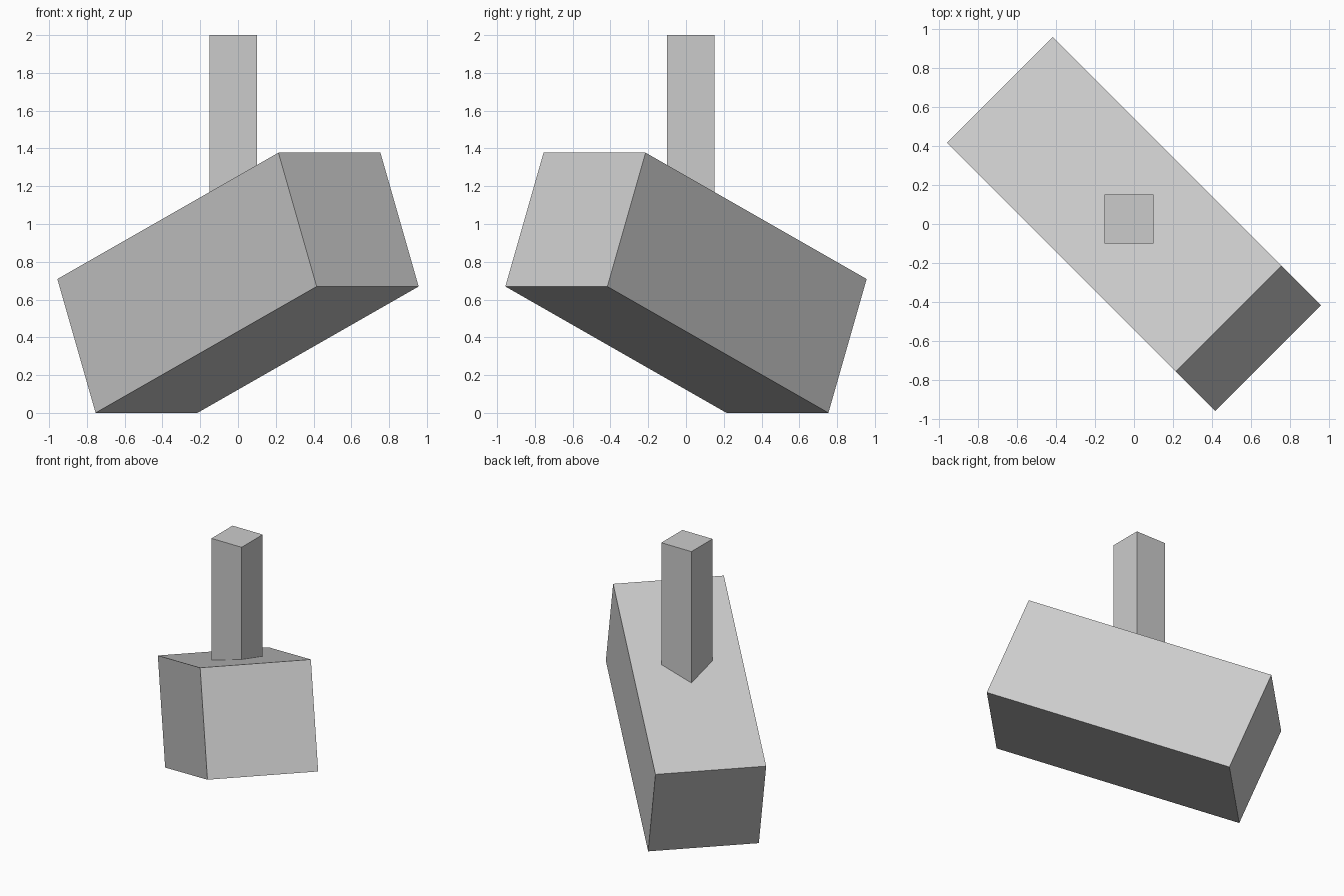
import bpy
from math import radians
from mathutils import Matrix

if "Cube" in bpy.data.objects:
    bpy.data.objects.remove(bpy.data.objects["Cube"])

grey = bpy.data.materials.new("light grey")
grey.diffuse_color = (0.6, 0.6, 0.6, 1)
grey.use_nodes = True
grey.node_tree.nodes["Principled BSDF"].inputs["Base Color"].default_value = grey.diffuse_color


def box(name, size, centre, turn=0, tilt=0):
    """Flat-sided block, tilted about its own y axis and then turned about z."""
    bpy.ops.mesh.primitive_cube_add(size=1)
    ob = bpy.context.object
    ob.name = name
    ob.data.transform(Matrix.Diagonal((*size, 1)))
    ob.rotation_euler = (0, radians(tilt), radians(turn))
    ob.location = centre
    ob.data.materials.append(grey)
    return ob


# Long tilted block, raised towards the front right
box("tilted_block", (1.785, 0.764, 0.764), (0, 0, 0.689), turn=-45, tilt=-22)

# Square upright post sunk into the block
box("upright_post", (0.25, 0.25, 1.25), (-0.025, 0.025, 1.375))
